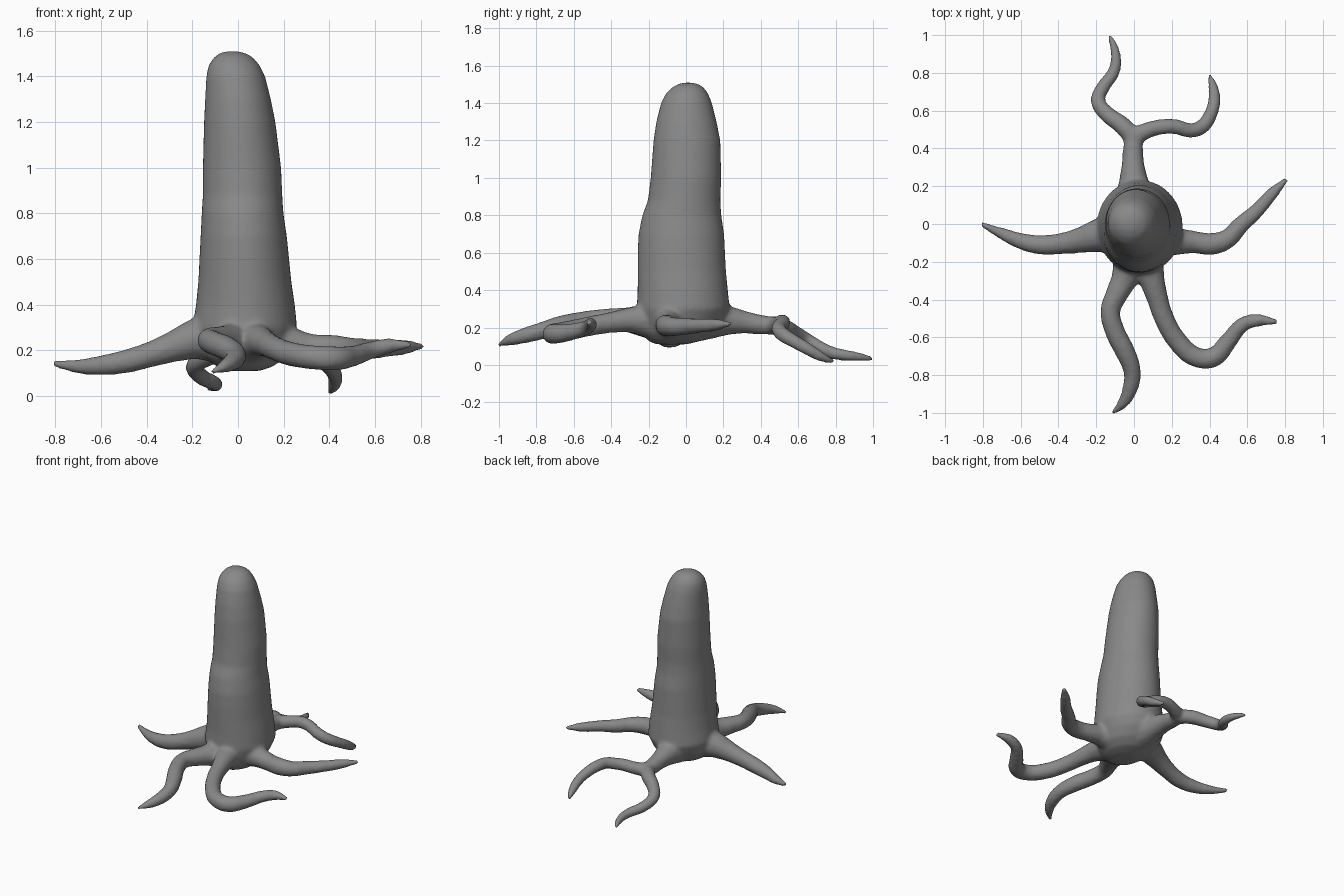
import bpy
import bmesh
import math

cube = bpy.data.objects.get("Cube")
if cube:
    bpy.data.objects.remove(cube, do_unlink=True)

SEGMENTS = 40
PAD = 0.004  # allowance for the shrinkage of the smoothing


def make_material(name, colour):
    mat = bpy.data.materials.new(name)
    mat.use_nodes = True
    mat.diffuse_color = colour
    mat.node_tree.nodes["Principled BSDF"].inputs["Base Color"].default_value = colour
    return mat


def add_trunk(bm, sections):
    """Skin a stack of oval rings, each (height, x min, x max, y min, y max) in hundredths."""
    previous = None
    for section in sections:
        z, x_min, x_max, y_min, y_max = [value / 100 for value in section]
        centre_x, centre_y = (x_min + x_max) / 2, (y_min + y_max) / 2
        radius_x = (x_max - x_min) / 2 + PAD
        radius_y = (y_max - y_min) / 2 + PAD
        ring = []
        for i in range(SEGMENTS):
            angle = math.tau * i / SEGMENTS
            ring.append(bm.verts.new((centre_x + radius_x * math.cos(angle),
                                      centre_y + radius_y * math.sin(angle), z)))
        if previous is None:
            bm.faces.new(list(reversed(ring)))
        else:
            for i in range(SEGMENTS):
                j = (i + 1) % SEGMENTS
                bm.faces.new((previous[i], previous[j], ring[j], ring[i]))
        previous = ring
    bm.faces.new(previous)


def add_tentacle(bm, path):
    """Sweep a tapered round tube along (x, y, z, radius) points in hundredths."""
    curve = bpy.data.curves.new("tentacle_path", "CURVE")
    curve.dimensions = "3D"
    curve.bevel_depth = 1.0
    curve.bevel_resolution = 4
    curve.resolution_u = 8
    curve.use_fill_caps = True
    spline = curve.splines.new("BEZIER")
    spline.radius_interpolation = "CARDINAL"
    spline.bezier_points.add(len(path) - 1)
    for point, (x, y, z, radius) in zip(spline.bezier_points, path):
        point.co = (x / 100, y / 100, z / 100)
        point.radius = radius / 100 + PAD
        point.handle_left_type = point.handle_right_type = "AUTO"
    helper = bpy.data.objects.new("tentacle_path", curve)
    bpy.context.collection.objects.link(helper)
    graph = bpy.context.evaluated_depsgraph_get()
    tube = bpy.data.meshes.new_from_object(helper.evaluated_get(graph))
    bm.from_mesh(tube)
    bpy.data.objects.remove(helper, do_unlink=True)
    bpy.data.curves.remove(curve)
    bpy.data.meshes.remove(tube)


# Tall trunk with a rounded underside and a leaning domed tip
trunk = [
    (11, -4, 9, -16, 0), (13, -9, 15, -20, 8), (17, -14, 20, -23, 14),
    (23, -18, 23, -25, 20), (30, -19.5, 25.5, -26, 23), (40, -18, 24.5, -25.5, 22),
    (50, -17, 23, -25.5, 21), (60, -16.5, 22, -25.5, 20.5), (70, -16, 21, -25, 20),
    (80, -15.5, 19.5, -23, 18.5), (88, -15, 19, -20, 18), (100, -15, 18.5, -18.5, 18.5),
    (120, -14.5, 16, -17, 18), (130, -14, 14, -15.5, 16), (140, -13.5, 11.5, -13, 13.5),
    (145, -12.5, 9, -10.5, 11.5), (148.5, -10, 6, -7, 9), (150.5, -7, 2, -3, 5.5),
    (151, -4, -1, 0, 2),
]

# Tentacles spreading from the base; the back one forks in two
right_tentacle = [
    (-5, -4, 26, 12), (-18, -6, 25, 9), (-26, -8, 22.5, 7), (-36, -10, 19, 5.5),
    (-50, -11, 15, 4.8), (-60, -9, 13.5, 4), (-70, -5, 13, 2.8), (-81, 0, 14.3, 1.2),
]
left_tentacle = [
    (8, -6, 24, 11), (22, -9, 23, 7.5), (31, -9.5, 21.5, 5.7), (42, -10.5, 21, 5.5),
    (50, -7.5, 20.5, 4.8), (56, -1, 20.5, 4.3), (65, 7, 21, 3.6), (74, 17, 21.5, 2.8),
    (81, 24, 22, 1.1),
]
front_left_tentacle = [
    (5, -15, 23, 10), (9, -28, 24, 7), (12, -38, 23, 5.5), (16, -50, 21, 5),
    (23, -62, 18.5, 5), (33, -70.5, 17, 5), (42, -70.5, 16.5, 5), (50, -62, 17.5, 4.3),
    (58, -53, 20, 3.6), (66, -51, 22, 3), (76, -52, 22.5, 1.2),
]
front_right_tentacle = [
    (0, -15, 23, 10), (-5, -29, 24, 7), (-9, -37, 24.5, 5.7), (-12.5, -46, 24.5, 5),
    (-10, -57, 23, 5), (-5, -67, 21, 5), (-1, -78, 18, 4.3), (-2, -87, 15.5, 3.8),
    (-6, -95, 13, 2.6), (-11.5, -100, 10.5, 1),
]
back_stem = [
    (1, 8, 25, 12), (0, 20, 24, 8.5), (-0.5, 30, 23, 6), (-0.5, 40, 21.5, 5),
    (0, 48, 21, 4.5),
]
back_right_fork = [
    (0, 45, 21, 4.5), (-6, 52, 20, 4.5), (-14, 58, 17, 4), (-19, 65, 13, 3.6),
    (-16, 73, 8.5, 3.3), (-11, 80, 6, 3), (-9.5, 87, 5, 2.5), (-11, 95, 4, 1.8),
    (-13.5, 100.5, 3.2, 0.8),
]
back_left_fork = [
    (0, 46, 21, 4.5), (7, 49.5, 22, 4), (15, 51.5, 23, 3.8), (22, 51.5, 22, 3.7),
    (30, 49.5, 19.5, 3.6), (36, 51.5, 16.5, 3.6), (40.5, 58, 12.5, 3.3),
    (42.5, 65, 8.5, 3), (42, 72, 4.5, 2.4), (40, 79, 1.5, 1),
]

bm = bmesh.new()
add_trunk(bm, trunk)
for path in (right_tentacle, left_tentacle, front_left_tentacle, front_right_tentacle,
             back_stem, back_right_fork, back_left_fork):
    add_tentacle(bm, path)
mesh = bpy.data.meshes.new("tentacled_body")
bm.to_mesh(mesh)
bm.free()
mesh.materials.clear()
mesh.materials.append(make_material("plain grey", (0.25, 0.25, 0.25, 1.0)))
body = bpy.data.objects.new("tentacled_body", mesh)
bpy.context.collection.objects.link(body)

# Fuse every part into one continuous smooth skin
fuse = body.modifiers.new("fuse", "REMESH")
fuse.mode = "VOXEL"
fuse.voxel_size = 0.012
fuse.use_smooth_shade = True
soften = body.modifiers.new("soften", "SMOOTH")
soften.factor = 0.5
soften.iterations = 10
